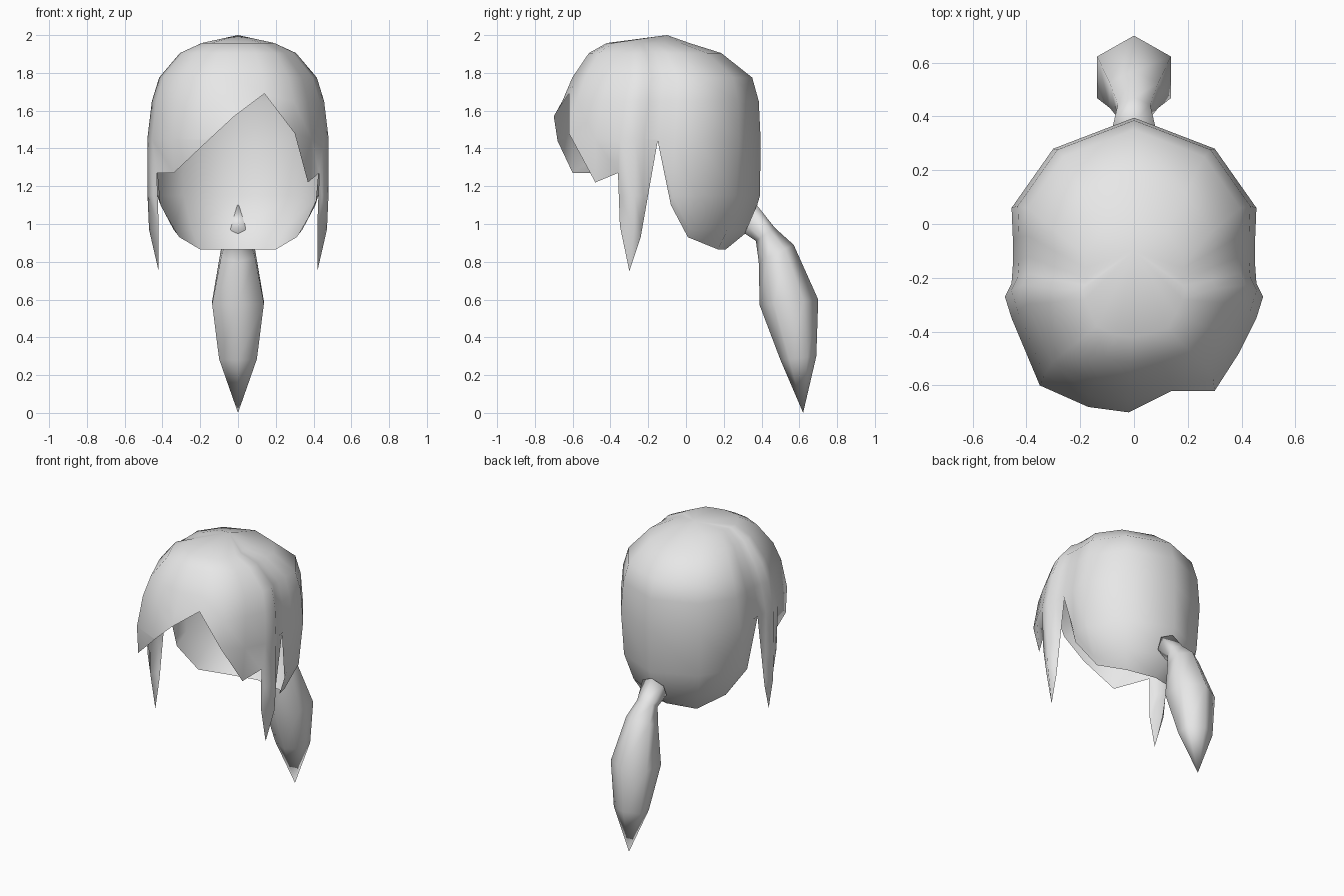
import bpy, bmesh
from mathutils import Vector

cube = bpy.data.objects.get("Cube")
if cube:
    bpy.data.objects.remove(cube)

grey = bpy.data.materials.new("plain_grey")
grey.use_nodes = True
grey.diffuse_color = (0.8, 0.8, 0.8, 1)
grey.node_tree.nodes["Principled BSDF"].inputs["Base Color"].default_value = (0.8, 0.8, 0.8, 1)


def finish(bm, name):
    """Weld, orient and smooth the mesh, then link it."""
    bmesh.ops.remove_doubles(bm, verts=bm.verts, dist=0.012)
    bmesh.ops.recalc_face_normals(bm, faces=bm.faces)
    for f in bm.faces:
        f.smooth = True
    mesh = bpy.data.meshes.new(name)
    bm.to_mesh(mesh)
    bm.free()
    mesh.materials.append(grey)
    obj = bpy.data.objects.new(name, mesh)
    bpy.context.collection.objects.link(obj)
    return obj


def skin(bm, strips):
    """Bridge neighbouring closed strips of points with quads."""
    grid = [[bm.verts.new(p) for p in s] for s in strips]
    n = len(grid)
    for i in range(n):
        a, b = grid[i], grid[(i + 1) % n]
        for k in range(len(a) - 1):
            bm.faces.new((a[k], a[k + 1], b[k + 1], b[k]))
    return grid


# Hair cap: each column has its widest point (x, y), its hem point (x, y, z)
# and how late it bends in towards the hem
fringe = [
    ((-0.02, -0.70), (-0.02, -0.70, 1.57), 5),
    ((0.15, -0.67), (0.14, -0.62, 1.69), 5),
    ((0.31, -0.62), (0.30, -0.62, 1.48), 5),
    ((0.39, -0.48), (0.37, -0.48, 1.22), 5),
]
side = [
    ((0.455, -0.35), (0.43, -0.36, 1.27), 5),
    ((0.455, -0.35), (0.42, -0.35, 0.99), 3),    # hanging lock with a ridge
    ((0.48, -0.27), (0.42, -0.30, 0.75), 5),
    ((0.455, -0.22), (0.43, -0.24, 0.93), 3),
    ((0.45, -0.15), (0.44, -0.15, 1.44), 5),     # notch behind the lock
    ((0.45, -0.06), (0.41, -0.08, 1.10), 3),
    ((0.455, 0.06), (0.31, 0.01, 0.93), 3),
    ((0.30, 0.28), (0.20, 0.17, 0.865), 3),
]
nape = [((0, 0.395), (0, 0.21, 0.865), 6)]
sweep = [
    ((-0.35, -0.60), (-0.34, -0.60, 1.27), 5),
    ((-0.17, -0.68), (-0.16, -0.68, 1.44), 5),
]
mirrored = [((-w[0], w[1]), (-h[0], h[1], h[2]), bend) for w, h, bend in reversed(side)]

CROWN = Vector((0, -0.1))
WIDE = 1.45
# Dome rings: scale, height, shift along y
DOME = [(0, 2.0, 0), (0.40, 1.958, -0.08), (0.64, 1.905, -0.03),
        (0.87, 1.775, 0.02), (0.95, 1.65, 0.015), (1, WIDE, 0)]
SKIRT = [1.15, 0.97]


def column(wide, hem, bend):
    wide, hem = Vector(wide), Vector(hem)
    points = []
    for s, z, shift in DOME:
        xy = CROWN.lerp(wide, s)
        points.append(Vector((xy.x, xy.y + shift, z)) if z > hem.z else hem)
    for z in SKIRT:
        if z > hem.z:
            xy = wide.lerp(hem.xy, ((WIDE - z) / (WIDE - hem.z)) ** bend)
            points.append(Vector((xy.x, xy.y, z)))
        else:
            points.append(hem)
    return points + [hem]


bm = bmesh.new()
skin(bm, [column(*c) for c in fringe + side + nape + mirrored + sweep])
finish(bm, "hair_cap")

# Ponytail: six-sided rings given by outer (y, z), inner (y, z) and half width
RINGS = [
    ((0.375, 1.10), (0.31, 0.95), 0.08),
    ((0.47, 0.98), (0.37, 0.91), 0.06),
    ((0.57, 0.89), (0.385, 0.80), 0.09),
    ((0.70, 0.60), (0.39, 0.57), 0.137),
    ((0.69, 0.30), (0.50, 0.28), 0.10),
    ((0.62, 0), (0.62, 0), 0),
]
HEXAGON = [(0, 0), (1, 0.25), (1, 0.75), (0, 1), (-1, 0.75), (-1, 0.25)]

strips = []
for side_x, t in HEXAGON:
    strip = []
    for outer, inner, half in RINGS:
        y, z = Vector(outer).lerp(Vector(inner), t)
        strip.append((side_x * half, y, z))
    strips.append(strip)

bm = bmesh.new()
grid = skin(bm, strips)
bm.faces.new([s[0] for s in grid])
finish(bm, "ponytail")
